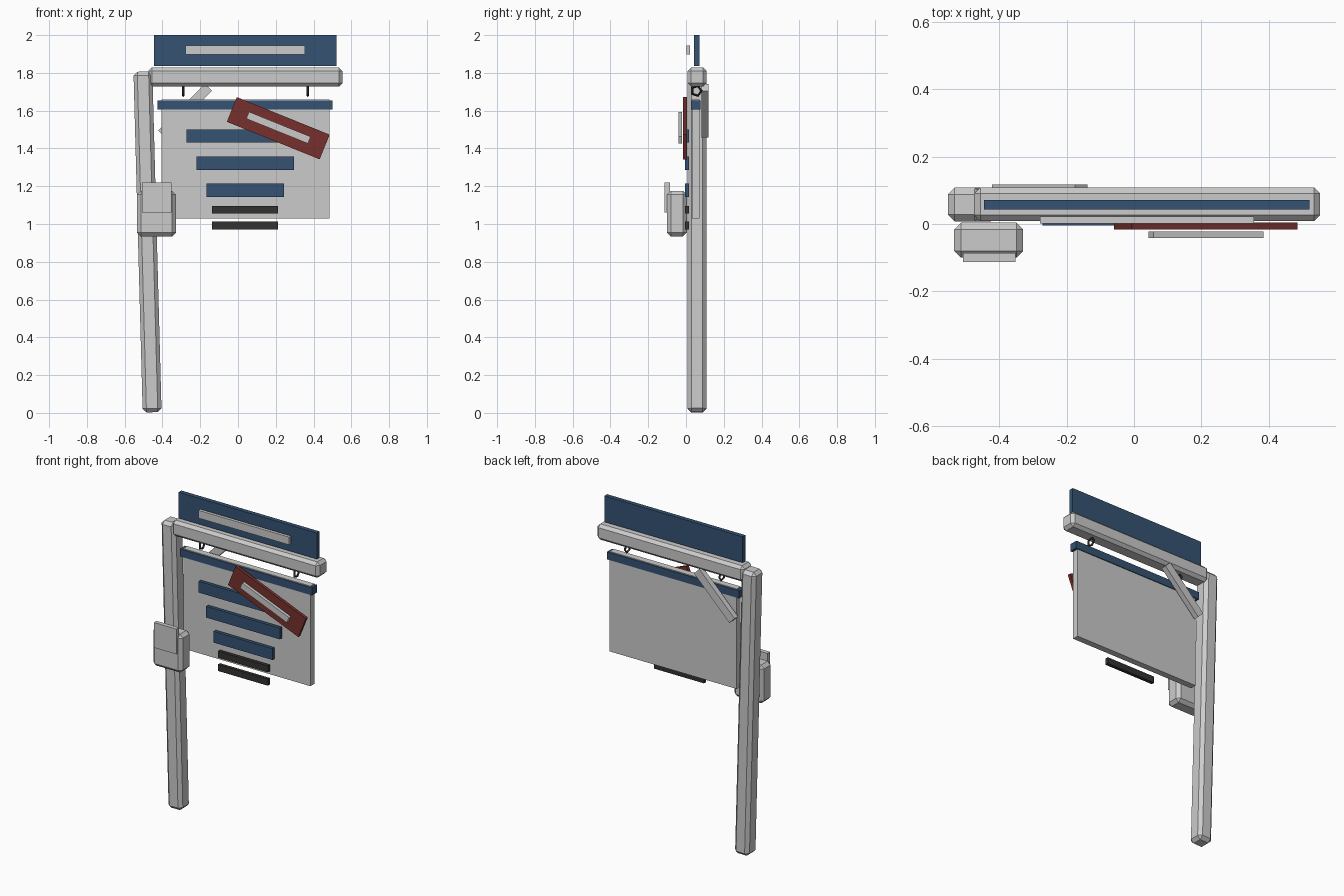
import bpy
from math import radians

if "Cube" in bpy.data.objects:
    bpy.data.objects.remove(bpy.data.objects["Cube"])

def material(name, rgb):
    m = bpy.data.materials.new(name)
    m.diffuse_color = (*rgb, 1)
    m.use_nodes = True
    m.node_tree.nodes["Principled BSDF"].inputs["Base Color"].default_value = m.diffuse_color
    return m

BLUE = material("navy_paint", (0.035, 0.085, 0.17))
RED = material("red_paint", (0.18, 0.03, 0.025))
DARK = material("dark_paint", (0.035, 0.032, 0.03))

def box(name, x, y, z, mat=None, bevel=0, tilt=0):
    """Box from (min, max) ranges, optionally chamfered and turned about y."""
    bpy.ops.mesh.primitive_cube_add(size=1, location=[sum(r) / 2 for r in (x, y, z)])
    ob = bpy.context.object
    ob.name = name
    ob.scale = [r[1] - r[0] for r in (x, y, z)]
    bpy.ops.object.transform_apply(location=False, rotation=False, scale=True)
    ob.rotation_euler.y = radians(tilt)
    if mat:
        ob.data.materials.append(mat)
    if bevel:
        b = ob.modifiers.new("chamfer", 'BEVEL')
        b.width, b.segments = bevel, 1
    return ob

def centred(c, size):
    return (c - size / 2, c + size / 2)

# Leaning post, crossbeam and diagonal brace behind
box("post", centred(-0.479, 0.1), (0.008, 0.108), (0.003, 1.807), bevel=0.02, tilt=-1.55)
box("crossbeam", (-0.474, 0.553), (0.009, 0.109), (1.728, 1.828), bevel=0.018)
box("brace", centred(-0.28, 0.349), (0.083, 0.118), centred(1.6, 0.052), tilt=-45)

# Header sign on top of the beam
box("header_sign", (-0.445, 0.521), (0.043, 0.071), (1.836, 2.0), BLUE)
box("header_strip", (-0.279, 0.356), (0.002, 0.022), (1.897, 1.946))

# Hanging panel with top rail
box("panel", (-0.404, 0.484), (0.031, 0.071), (1.028, 1.66))
box("panel_rail", (-0.425, 0.499), (0.026, 0.076), (1.607, 1.655), BLUE)

# Low-poly hanging rings
for i, x in enumerate((-0.29, 0.37)):
    bpy.ops.mesh.primitive_torus_add(major_segments=5, minor_segments=4,
        major_radius=0.027, minor_radius=0.007, location=(x, 0.055, 1.705),
        rotation=(radians(90), 0, radians(90)))
    ring = bpy.context.object
    ring.name = f"hanging_ring_{i + 1}"
    ring.data.materials.append(DARK)

# Shrinking rows of blue bars, then dark bars
for i in range(3):
    box(f"blue_bar_{i + 1}", centred(0.038, 0.62 - 0.104 * i), (-0.004, 0.017),
        centred(1.466 - 0.144 * i, 0.071), BLUE)
for i, z in enumerate((1.076, 0.992)):
    box(f"dark_bar_{i + 1}", centred(0.037, 0.349), (-0.004, 0.017), centred(z, 0.041), DARK)

# Slanted red notice
box("red_notice", centred(0.213, 0.53), (-0.016, 0.004), centred(1.507, 0.141), RED, tilt=22)
box("red_notice_strip", centred(0.214, 0.352), (-0.041, -0.022), centred(1.51, 0.039), tilt=22)

# Box on the front of the post with its plate
box("post_box", (-0.534, -0.329), (-0.1, 0.004), (0.934, 1.176), bevel=0.02)
box("box_plate", (-0.508, -0.352), (-0.113, -0.086), (1.061, 1.22))
